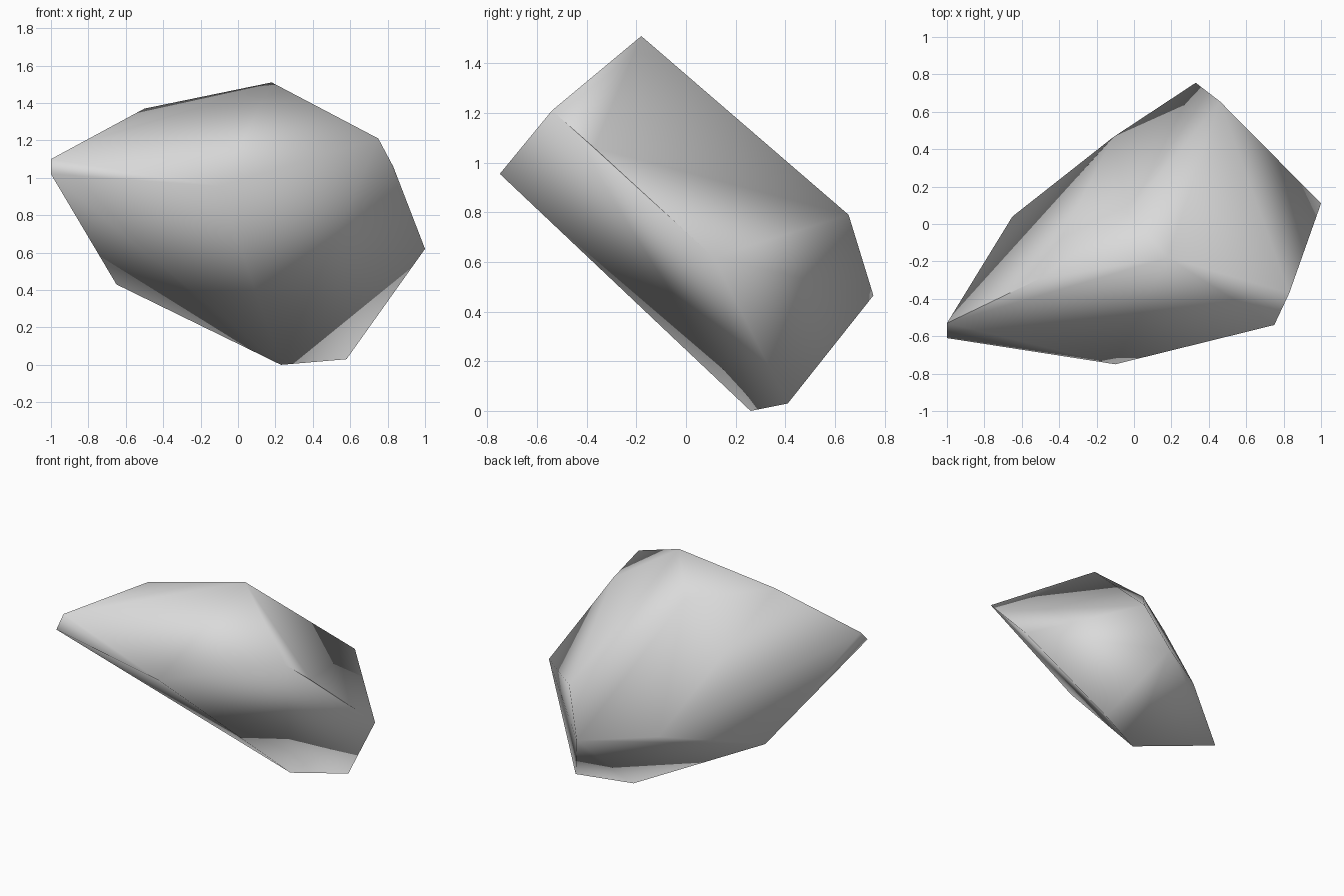
import bpy
import bmesh
import math

cube = bpy.data.objects.get("Cube")
if cube:
    bpy.data.objects.remove(cube, do_unlink=True)

# Stone colour
stone = bpy.data.materials.new("pale_grey_stone")
stone.use_nodes = True
stone.diffuse_color = (0.7, 0.7, 0.7, 1)
bsdf = stone.node_tree.nodes["Principled BSDF"]
bsdf.inputs["Base Color"].default_value = stone.diffuse_color
bsdf.inputs["Roughness"].default_value = 0.9

# Corners of the tilted shard, grouped by the side they lie on
left_tip = [(-1, -.53, 1.1), (-1, -.61, 1.02), (-.65, .04, .43)]
front_edge = [(-.1, -.75, .955), (.75, -.54, 1.21), (.83, -.37, 1.06)]
upper_ridge = [(-.5, -.29, 1.37), (.18, -.18, 1.51), (-.03, .055, 1.3)]
back_edge = [(-.11, .465, .5), (.33, .755, .465), (.46, .655, .79)]
lower_tip = [(1, .11, .62), (.58, .41, .03), (.23, .26, 0)]

# Convex stone body wrapped around the corners
bm = bmesh.new()
for corner in left_tip + front_edge + upper_ridge + back_edge + lower_tip:
    bm.verts.new(corner)
bmesh.ops.convex_hull(bm, input=bm.verts[:])
bmesh.ops.dissolve_limit(bm, angle_limit=math.radians(3),
                         verts=bm.verts[:], edges=bm.edges[:])
bmesh.ops.recalc_face_normals(bm, faces=bm.faces[:])

mesh = bpy.data.meshes.new("stone_shard")
bm.to_mesh(mesh)
bm.free()
mesh.materials.append(stone)
shard = bpy.data.objects.new("stone_shard", mesh)
bpy.context.collection.objects.link(shard)

# Soft shading over the worn edges
bpy.ops.object.select_all(action="DESELECT")
shard.select_set(True)
bpy.context.view_layer.objects.active = shard
bpy.ops.object.shade_smooth_by_angle(angle=math.radians(100))
